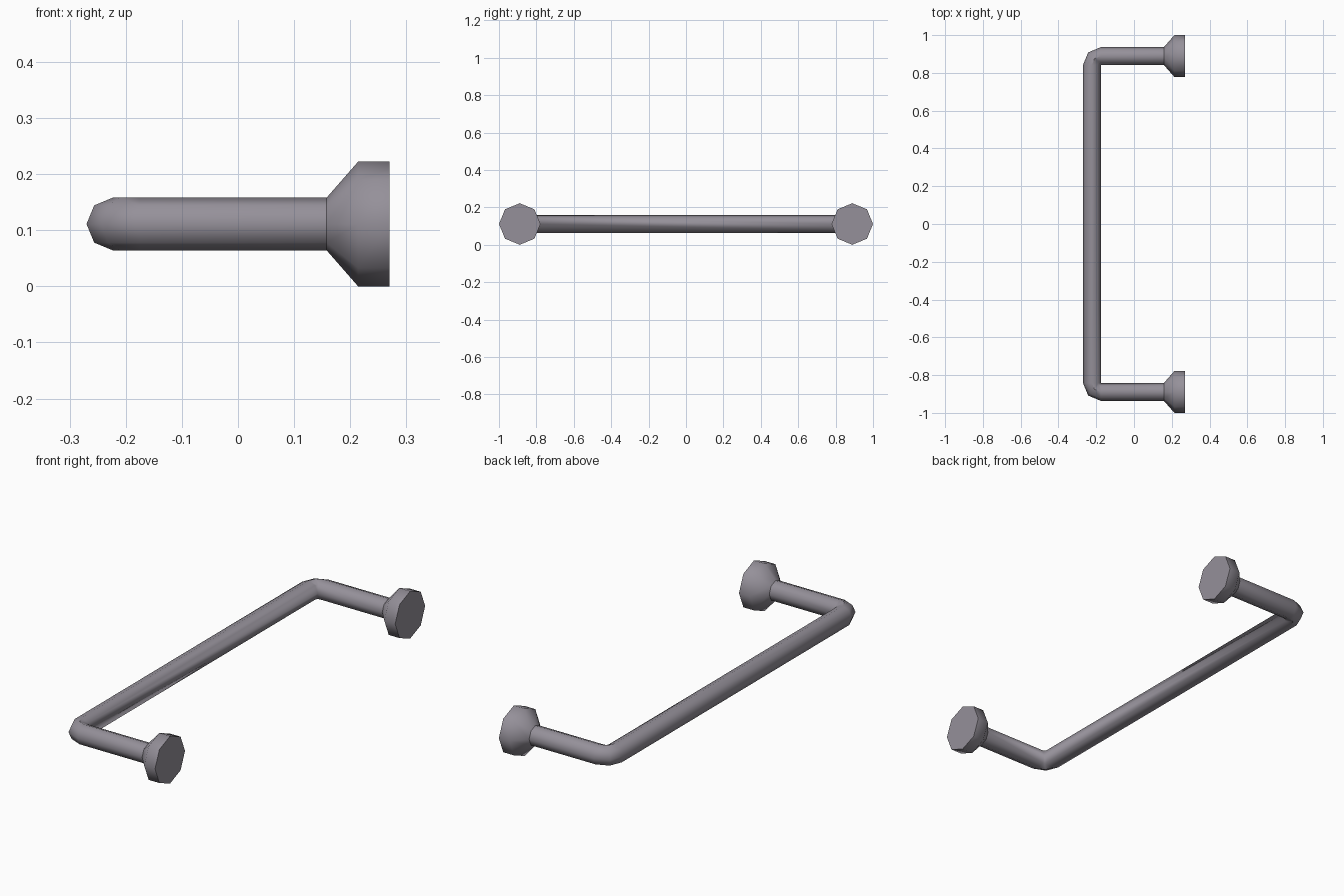
import bpy, bmesh
from math import pi, sin, cos, radians
from mathutils import Vector

cube = bpy.data.objects.get("Cube")
if cube:
    bpy.data.objects.remove(cube, do_unlink=True)

SIDES = 8
TUBE_R, FLANGE_R = 0.047, 0.111
MOUNT_Y, MID_Z = 0.889, 0.111
TUBE_END, FLANGE_IN, FLANGE_OUT = 0.158, 0.214, 0.27

metal = bpy.data.materials.new("grey metal")
metal.use_nodes = True
colour = (0.30, 0.28, 0.32, 1)
metal.diffuse_color = colour
metal.node_tree.nodes["Principled BSDF"].inputs["Base Color"].default_value = colour


def skin(name, rings, cap_end=False):
    """Bridge octagonal rings, each given as (centre, outward direction, radius)."""
    bm = bmesh.new()
    loops = []
    for centre, out, r in rings:
        loops.append([bm.verts.new(centre + r * (out * cos(t) + Vector((0, 0, sin(t)))))
                      for t in (2 * pi * i / SIDES for i in range(SIDES))])
    for a, b in zip(loops, loops[1:]):
        for i in range(SIDES):
            j = (i + 1) % SIDES
            bm.faces.new((a[i], a[j], b[j], b[i]))
    if cap_end:
        bm.faces.new(loops[-1])
    bmesh.ops.remove_doubles(bm, verts=bm.verts[:], dist=0.0005)
    bmesh.ops.recalc_face_normals(bm, faces=bm.faces[:])
    mesh = bpy.data.meshes.new(name)
    bm.to_mesh(mesh)
    bm.free()
    mesh.materials.append(metal)
    obj = bpy.data.objects.new(name, mesh)
    bpy.context.collection.objects.link(obj)
    bpy.ops.object.select_all(action='DESELECT')
    obj.select_set(True)
    bpy.context.view_layer.objects.active = obj
    bpy.ops.object.shade_smooth_by_angle(angle=radians(48))
    return obj


# Bent bar: front leg and elbow, turning about the tight inside corner
pivot = Vector((-FLANGE_OUT + 2 * TUBE_R, -MOUNT_Y + TUBE_R, MID_Z))
half = [(Vector((TUBE_END, -MOUNT_Y, MID_Z)), Vector((0, -1, 0)), TUBE_R)]
for step in range(3):
    a = step * pi / 4
    out = Vector((-sin(a), -cos(a), 0))
    half.append((pivot + out * TUBE_R, out, TUBE_R))

# Back leg and elbow mirror the front ones
flip = Vector((1, -1, 1))
skin("handle_bar", half + [(c * flip, d * flip, r) for c, d, r in reversed(half)])

# Flared mounting feet
for name, side in (("front_mount", -1), ("back_mount", 1)):
    profile = ((TUBE_END, TUBE_R), (FLANGE_IN, FLANGE_R), (FLANGE_OUT, FLANGE_R))
    skin(name, [(Vector((x, side * MOUNT_Y, MID_Z)), Vector((0, side, 0)), r)
                for x, r in profile], cap_end=True)
